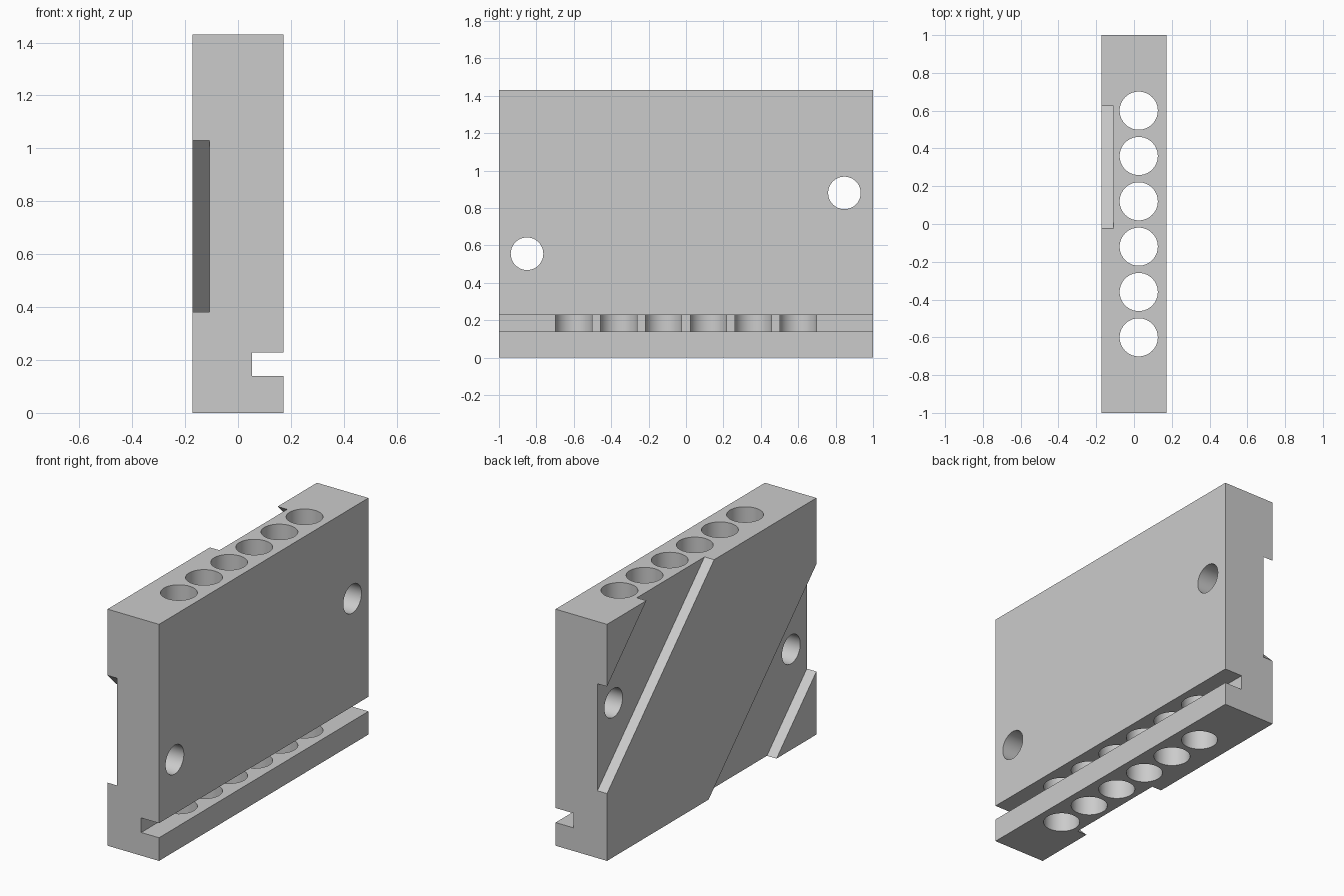
import bpy
import math
from mathutils import Matrix, Vector

if "Cube" in bpy.data.objects:
    bpy.data.objects.remove(bpy.data.objects["Cube"])

HX, H = 0.172, 1.43

grey = bpy.data.materials.new("light_grey")
grey.diffuse_color = (0.6, 0.6, 0.6, 1)
grey.use_nodes = True
grey.node_tree.nodes["Principled BSDF"].inputs["Base Color"].default_value = grey.diffuse_color


def box(name, size, loc, tilt=0.0):
    bpy.ops.mesh.primitive_cube_add(size=1)
    o = bpy.context.object
    o.name = name
    o.data.transform(Matrix.Translation(Vector(loc)) @ Matrix.Rotation(tilt, 4, 'X')
                     @ Matrix.Diagonal((*size, 1)))
    o.data.materials.append(grey)
    return o


def drill(name, radius, depth, loc, rot=(0, 0, 0)):
    bpy.ops.mesh.primitive_cylinder_add(vertices=64, radius=radius, depth=depth,
                                        location=loc, rotation=rot)
    o = bpy.context.object
    o.name = name
    o.data.materials.append(grey)
    return o


# main plate
block = box("block", (2 * HX, 2, H), (0, 0, H / 2))
cutters = []

# horizontal slot along the lower edge of the right face
cutters.append(box("slot_cutter", (0.4, 2.4, 0.088), (0.253, 0, 0.184)))

# two 45 degree grooves on the left face, bounded by lines y + z = low and high
for low, high in ((1.407, 2.054), (-0.619, 0.030)):
    mid = (low + high) / 2
    off = (mid - H / 2) / 2
    cutters.append(box("groove_cutter", (0.4, 4, (high - low) / math.sqrt(2)),
                       (-0.308, off, H / 2 + off), -math.pi / 4))

# row of vertical holes
for i in range(6):
    cutters.append(drill("vertical_hole_cutter", 0.101, 2,
                         (0.025, -0.6 + 0.24 * i, H / 2)))

# mounting holes through the grooves
for y, z in ((-0.85, 0.555), (0.847, 0.88)):
    cutters.append(drill("mounting_hole_cutter", 0.087, 1, (0, y, z),
                         (0, math.pi / 2, 0)))

# cut everything out of the plate
bpy.context.view_layer.objects.active = block
for c in cutters:
    m = block.modifiers.new("cut", 'BOOLEAN')
    m.operation = 'DIFFERENCE'
    m.solver = 'EXACT'
    m.object = c
    bpy.ops.object.modifier_apply(modifier=m.name)
    c.hide_render = True
for c in cutters:
    bpy.data.objects.remove(c, do_unlink=True)

# smooth hole walls, sharp edges
bpy.ops.object.select_all(action='DESELECT')
block.select_set(True)
bpy.context.view_layer.objects.active = block
bpy.ops.object.shade_smooth_by_angle(angle=math.radians(30))
